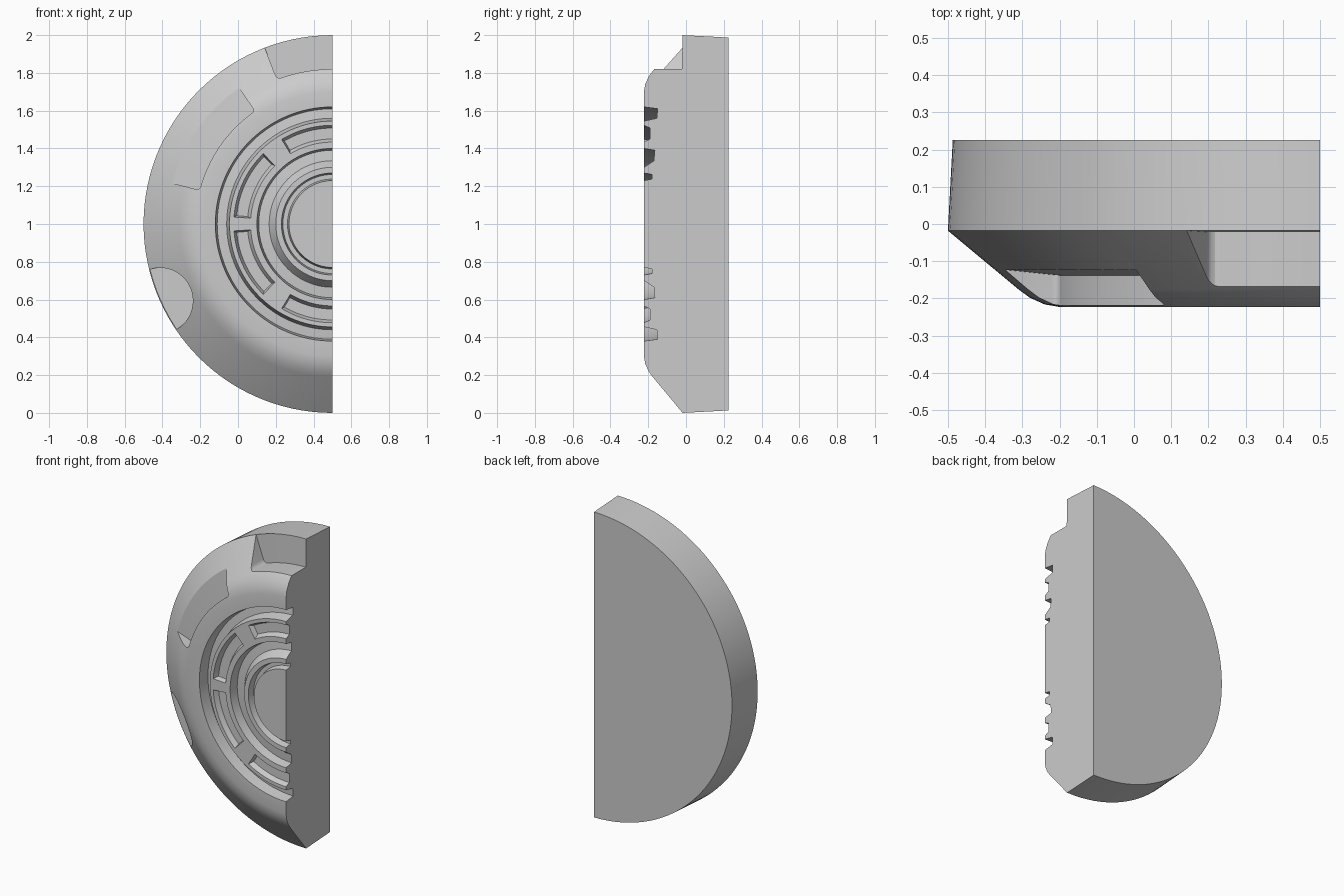
import bpy, bmesh
from math import sin, cos, pi, radians

if "Cube" in bpy.data.objects:
    bpy.data.objects.remove(bpy.data.objects["Cube"])

CX, CZ = 0.5, 1.0          # axis of the half disc (runs along y)


def polar(r, a, y):
    """a = 0 points up, positive angles turn toward -x"""
    return (CX - r * sin(a), y, CZ + r * cos(a))


def make_object(name, bm):
    bmesh.ops.recalc_face_normals(bm, faces=bm.faces[:])
    me = bpy.data.meshes.new(name)
    bm.to_mesh(me)
    bm.free()
    ob = bpy.data.objects.new(name, me)
    bpy.context.collection.objects.link(ob)
    return ob


def half_lathe(name, profile, steps):
    """Turn an (r, y) profile, starting and ending on the axis, through 180 degrees"""
    bm = bmesh.new()
    first = bm.verts.new(polar(0, 0, profile[0][1]))
    last = bm.verts.new(polar(0, 0, profile[-1][1]))
    rings = []
    for i in range(steps + 1):
        a = pi * i / steps
        rings.append([first] + [bm.verts.new(polar(r, a, y)) for r, y in profile[1:-1]] + [last])
    for p, q in zip(rings, rings[1:]):
        for j in range(len(profile) - 1):
            loop = []
            for v in (p[j], p[j + 1], q[j + 1], q[j]):
                if v not in loop:
                    loop.append(v)
            bm.faces.new(loop)
    # flat cut side
    bm.faces.new(rings[0] + rings[-1][1:-1][::-1])
    return make_object(name, bm)


def sector(name, a0, a1, top, floor, taper=0.0, round_inner=0.0, steps=20):
    """Arc-shaped cutter: top and floor are ((r_in, y), (r_out, y))"""
    bm = bmesh.new()
    a0, a1 = radians(a0), radians(a1)
    t = radians(taper)
    rings = []
    for i in range(steps + 1):
        f = i / steps
        at = a0 + (a1 - a0) * f
        af = a0 + t + (a1 - a0 - 2 * t) * f
        rings.append([bm.verts.new(polar(r, a, y)) for (r, y), a in
                      ((top[0], at), (top[1], at), (floor[1], af), (floor[0], af))])
    for p, q in zip(rings, rings[1:]):
        for j in range(4):
            k = (j + 1) % 4
            bm.faces.new((p[j], p[k], q[k], q[j]))
    bm.faces.new(rings[0])
    bm.faces.new(rings[-1])
    if round_inner:
        edges = [bm.edges.get((r[0], r[3])) for r in (rings[0], rings[-1])]
        bmesh.ops.bevel(bm, geom=edges, offset=round_inner, segments=4,
                        profile=0.5, affect='EDGES')
    return make_object(name, bm)


def round_cutter(name, r, a, radius, y0, y1, sides=48):
    bm = bmesh.new()
    x, _, z = polar(r, radians(a), 0)
    rings = [[bm.verts.new((x + radius * cos(2 * pi * i / sides), y,
                            z + radius * sin(2 * pi * i / sides))) for i in range(sides)]
             for y in (y0, y1)]
    for i in range(sides):
        j = (i + 1) % sides
        bm.faces.new((rings[0][i], rings[0][j], rings[1][j], rings[1][i]))
    bm.faces.new(rings[0])
    bm.faces.new(rings[1])
    return make_object(name, bm)


def cut(body, cutter):
    cutter.hide_render = True
    mod = body.modifiers.new("cut", 'BOOLEAN')
    mod.operation, mod.solver, mod.object = 'DIFFERENCE', 'EXACT', cutter
    bpy.context.view_layer.objects.active = body
    bpy.ops.object.modifier_apply(modifier=mod.name)
    bpy.data.objects.remove(cutter, do_unlink=True)


# Body: half disc with chamfered rim and three ring grooves in its face
F = -0.223
profile = [
    (0, F), (0.23, F), (0.238, -0.18), (0.262, -0.18), (0.27, F),
    (0.30, F), (0.335, -0.17), (0.39, -0.165), (0.40, F),
    (0.545, F), (0.56, -0.155), (0.61, -0.15), (0.62, F),
    (0.70, F), (0.74, -0.216), (0.78, -0.198), (0.81, -0.176),
    (1.0, -0.018), (0.987, 0.226), (0, 0.226),
]
body = half_lathe("half_disc_body", profile, 60)

# Shallow arc slots between the grooves
for i, (a0, a1) in enumerate([(-6, 31.5), (44, 86.5), (93.5, 136), (148.5, 186)]):
    cut(body, sector(f"slot_cutter_{i}", a0, a1,
                     ((0.425, -0.24), (0.53, -0.24)),
                     ((0.45, -0.19), (0.508, -0.19)), taper=1.5))

# Deep notch at the top of the rim
cut(body, sector("top_notch_cutter", -8, 21,
                 ((0.82, -0.3), (1.1, -0.3)), ((0.82, -0.022), (1.1, -0.015)),
                 round_inner=0.03))

# Shallow pad recess on the upper left chamfer
cut(body, sector("pad_recess_cutter", 34.5, 75.7,
                 ((0.725, -0.3), (1.1, -0.3)), ((0.725, -0.138), (1.1, -0.10)),
                 round_inner=0.02))

# Round bite on the lower left rim
cut(body, round_cutter("round_bite_cutter", 1.0, 114, 0.175, -0.3, -0.022))

# Smooth shading with crisp edges
bpy.ops.object.select_all(action='DESELECT')
body.select_set(True)
bpy.context.view_layer.objects.active = body
bpy.ops.object.shade_smooth_by_angle(angle=radians(25))
